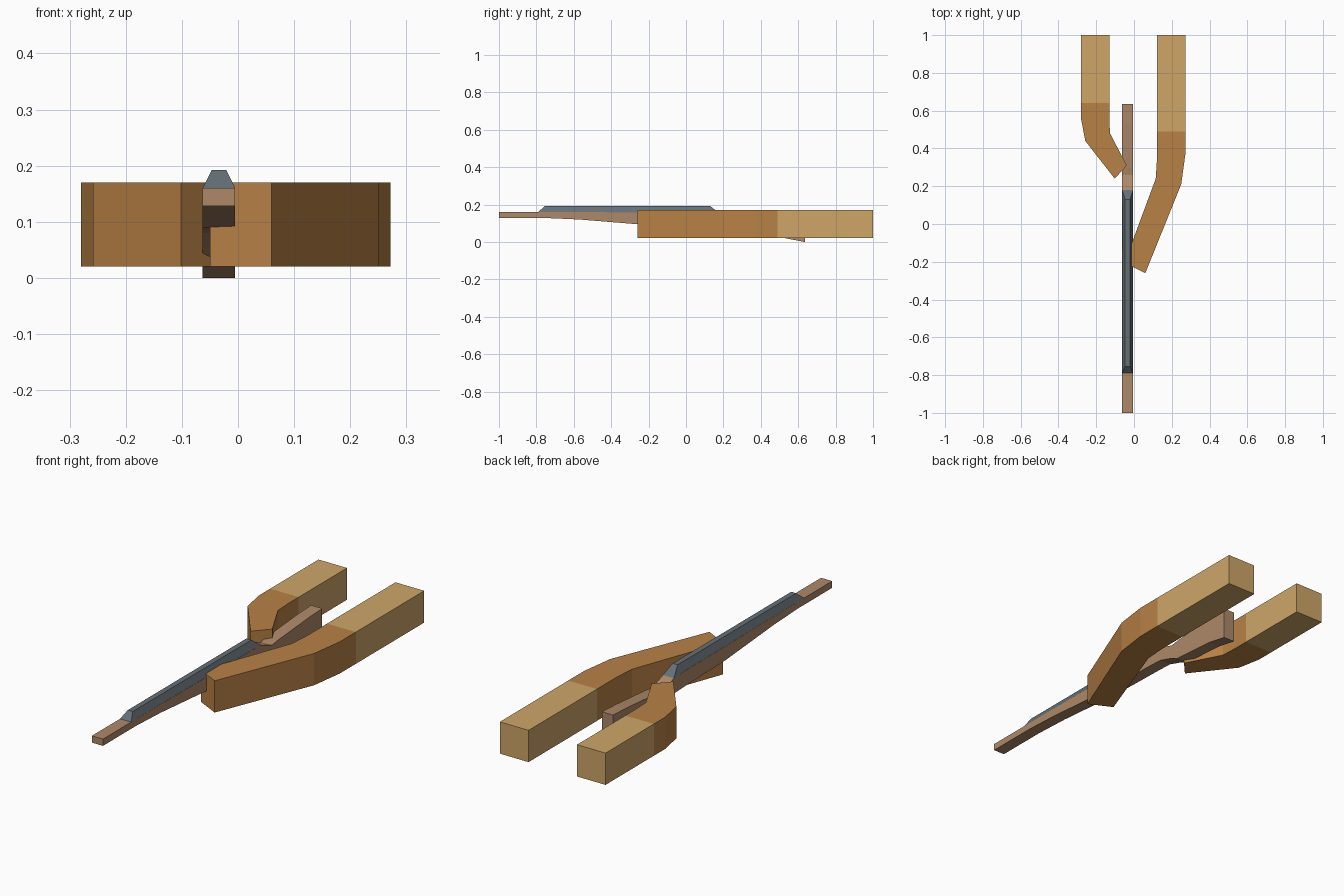
import bpy

if "Cube" in bpy.data.objects:
    bpy.data.objects.remove(bpy.data.objects["Cube"])

def material(name, rgb):
    m = bpy.data.materials.new(name)
    m.diffuse_color = (*rgb, 1)
    m.use_nodes = True
    m.node_tree.nodes["Principled BSDF"].inputs["Base Color"].default_value = m.diffuse_color
    return m

sleeve_mat = material("sleeve_tan", (0.62, 0.38, 0.14))
skin_mat = material("skin_brown", (0.48, 0.22, 0.06))
wood_mat = material("wood", (0.42, 0.25, 0.14))
metal_mat = material("metal", (0.13, 0.16, 0.18))

def make(name, verts, faces, mat):
    mesh = bpy.data.meshes.new(name)
    mesh.from_pydata(verts, [], faces)
    mesh.materials.append(mat)
    ob = bpy.data.objects.new(name, mesh)
    bpy.context.collection.objects.link(ob)
    return ob

def loft(name, rings, mat):
    """Skin a row of four-point rings and cap both ends."""
    n = len(rings)
    faces = [(0, 1, 2, 3), tuple(4 * (n - 1) + k for k in (3, 2, 1, 0))]
    for i in range(n - 1):
        for k in range(4):
            a, b = 4 * i + k, 4 * i + (k + 1) % 4
            faces.append((b, a, a + 4, b + 4))
    return make(name, [v for r in rings for v in r], faces, mat)

def y_ring(y, x0, x1, z0, z1):
    return [(x0, y, z0), (x1, y, z0), (x1, y, z1), (x0, y, z1)]

def arm_ring(a, b):
    """Vertical cross-section between two plan points."""
    return [(*a, 0.02), (*b, 0.02), (*b, 0.17), (*a, 0.17)]

# Wooden stock: y, underside z, top z
X0, X1 = -0.063, -0.005
stock = [(-1, .128, .16), (-.75, .128, .16), (-.57, .12, .16), (-.2, .09, .157),
         (.1, .083, .155), (.18, .08, .152), (.26, .055, .122), (.30, .036, .128),
         (.53, .02, .147), (.635, 0, .152)]
loft("rifle_stock", [y_ring(y, X0, X1, a, b) for y, a, b in stock], wood_mat)

# Metal barrel: tapered bar with sloped ends
def bar_ring(y, zb, yt, zt):
    return [(X0, y, zb), (X1, y, zb), (-.021, yt, zt), (-.047, yt, zt)]
loft("rifle_barrel", [bar_ring(-.79, .16, -.755, .192),
                      bar_ring(.18, .152, .13, .192)], metal_mat)

# Arms: pairs of plan points (left edge, right edge) from hand to wrist, then sleeve
right_hand = [((-.05, -.205), (.06, -.26)), ((.115, .24), (.25, .21)),
              ((.122, .35), (.272, .37)), ((.122, .49), (.272, .49))]
left_hand = [((-.102, .24), (-.038, .31)), ((-.258, .44), (-.127, .48)),
             ((-.28, .555), (-.131, .56)), ((-.28, .64), (-.131, .64))]
for side, pairs in (("right", right_hand), ("left", left_hand)):
    loft(side + "_hand", [arm_ring(*p) for p in pairs], skin_mat)
    (x0, y), (x1, _) = pairs[-1]
    loft(side + "_sleeve", [arm_ring((x0, y), (x1, y)), arm_ring((x0, 1), (x1, 1))], sleeve_mat)
